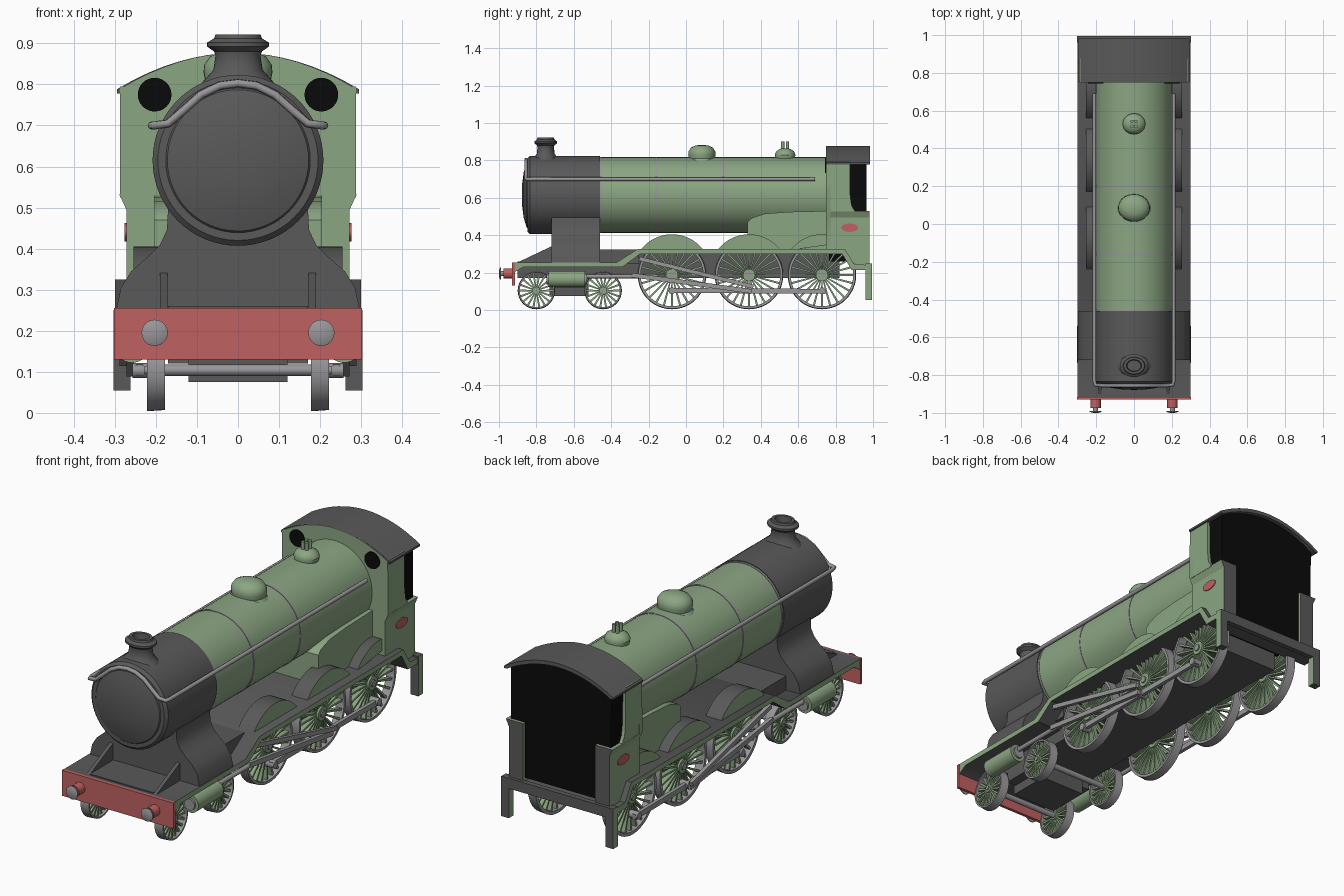
import bpy, bmesh, math
from mathutils import Vector

if "Cube" in bpy.data.objects:
    bpy.data.objects.remove(bpy.data.objects["Cube"])


def colour(name, rgb):
    m = bpy.data.materials.new(name)
    m.diffuse_color = (*rgb, 1)
    m.use_nodes = True
    m.node_tree.nodes["Principled BSDF"].inputs["Base Color"].default_value = m.diffuse_color
    return m


GREEN = colour("sage green", (0.26, 0.38, 0.225))
DARK = colour("charcoal", (0.1, 0.1, 0.1))
GREY = colour("steel grey", (0.32, 0.31, 0.32))
RED = colour("signal red", (0.53, 0.12, 0.12))
BLACK = colour("black", (0.003, 0.003, 0.003))


def finish(name, bm, mats, rule=None):
    bmesh.ops.remove_doubles(bm, verts=bm.verts, dist=1e-5)
    bmesh.ops.recalc_face_normals(bm, faces=bm.faces)
    bm.normal_update()
    for f in bm.faces:
        f.smooth = True
        if rule:
            f.material_index = rule(f.normal)
    for e in bm.edges:
        e.smooth = len(e.link_faces) == 2 and e.calc_face_angle(0) < 0.6
    me = bpy.data.meshes.new(name)
    bm.to_mesh(me)
    bm.free()
    for m in mats:
        me.materials.append(m)
    ob = bpy.data.objects.new(name, me)
    bpy.context.collection.objects.link(ob)
    return ob


def add_prism(bm, pts, axis, a, b, mat=0):
    """Extrude a 2D outline: (y, z) along x, or (x, z) along y."""
    put = (lambda p, d: (d, p[0], p[1])) if axis == "x" else (lambda p, d: (p[0], d, p[1]))
    A = [bm.verts.new(put(p, a)) for p in pts]
    B = [bm.verts.new(put(p, b)) for p in pts]
    n = len(pts)
    faces = [bm.faces.new(A), bm.faces.new(B)]
    faces += [bm.faces.new((A[i], A[(i + 1) % n], B[(i + 1) % n], B[i])) for i in range(n)]
    for f in faces:
        f.material_index = mat


def prism(name, pts, axis, a, b, mats, rule=None):
    bm = bmesh.new()
    add_prism(bm, pts, axis, a, b)
    return finish(name, bm, mats, rule)


def box(name, x, y, z, mats, rule=None):
    return prism(name, [(y[0], z[0]), (y[1], z[0]), (y[1], z[1]), (y[0], z[1])], "x", *x, mats, rule)


def add_lathe(bm, prof, axis, c, n=48, scale=(1, 1), mat=0, closed=False):
    """Revolve (radius, height) points about an axis through c."""
    put = {"x": lambda a, b, h: (h, a, b), "y": lambda a, b, h: (a, h, b), "z": lambda a, b, h: (a, b, h)}[axis]
    rings = []
    for r, h in prof:
        angs = [2 * math.pi * i / n for i in range(n)]
        ring = [Vector(put(r * math.cos(t) * scale[0], r * math.sin(t) * scale[1], h)) + Vector(c) for t in angs]
        rings.append([bm.verts.new(ring[0])] * n if r == 0 else [bm.verts.new(v) for v in ring])
    pairs = list(zip(rings, rings[1:])) + ([(rings[-1], rings[0])] if closed else [])
    for A, B in pairs:
        for i in range(n):
            vs = list(dict.fromkeys((A[i], A[(i + 1) % n], B[(i + 1) % n], B[i])))
            if len(vs) > 2:
                bm.faces.new(vs).material_index = mat


def lathe(name, prof, axis, c, mat, n=48, scale=(1, 1)):
    bm = bmesh.new()
    add_lathe(bm, prof, axis, c, n, scale)
    return finish(name, bm, [mat])


def rod_cyl(name, r, a, b, axis, c, mat, n=24):
    return lathe(name, [(0, a), (r, a), (r, b), (0, b)], axis, c, mat, n)


def side_green(n):
    return 1 if abs(n.x) > 0.9 else 0


def mirrored(pts):
    return pts + [(-x, z) for x, z in reversed(pts) if x != 0]


# Boiler, smokebox and bands
BZ = 0.615
lathe("smokebox", [(0, -0.878), (0.06, -0.876), (0.12, -0.868), (0.172, -0.853), (0.176, -0.848), (0.195, -0.848),
                   (0.208, -0.835), (0.208, -0.46), (0, -0.46)], "y", (0, 0, BZ), DARK, 64)
rod_cyl("boiler", 0.202, -0.465, 0.76, "y", (0, 0, BZ), GREEN, 64)
for y in (-0.457, -0.16, 0.20):
    rod_cyl("boiler_band", 0.204, y - 0.007, y + 0.007, "y", (0, 0, BZ), GREY, 64)

# Chimney, dome and safety valve
lathe("chimney", [(0, 0.77), (0.105, 0.785), (0.078, 0.815), (0.06, 0.835), (0.055, 0.87), (0.058, 0.88), (0.075, 0.892),
                  (0.075, 0.902), (0.058, 0.912), (0.055, 0.922), (0.04, 0.922), (0.036, 0.89), (0, 0.89)],
      "z", (0, -0.75, 0), DARK, 40, (1, 0.8))
lathe("steam_dome", [(0, 0.78), (0.095, 0.79), (0.08, 0.81), (0.084, 0.83), (0.082, 0.848), (0.068, 0.868),
                     (0.04, 0.88), (0, 0.883)], "z", (0, 0.085, 0), GREEN, 40, (1, 0.87))
lathe("valve_base", [(0, 0.78), (0.066, 0.79), (0.056, 0.81), (0.06, 0.83), (0.052, 0.848), (0.03, 0.862),
                     (0, 0.865)], "z", (0, 0.53, 0), GREEN, 32, (1, 0.92))
for y in (0.517, 0.543):
    for s in (-1, 1):
        rod_cyl("safety_valve", 0.009, 0.85, 0.9, "z", (s * 0.01, y, 0), GREEN, 12)

# Handrail wrapping over the smokebox front
half = [(0.21, 0.69, 0.7), (0.21, -0.83, 0.7), (0.205, -0.852, 0.7), (0.17, -0.855, 0.705), (0.135, -0.855, 0.735),
        (0.09, -0.855, 0.775), (0.045, -0.855, 0.797)]
path = half + [(0, -0.855, 0.803)] + [(-x, y, z) for x, y, z in reversed(half)]
cu = bpy.data.curves.new("handrail", "CURVE")
cu.dimensions, cu.bevel_depth, cu.bevel_resolution, cu.use_fill_caps = "3D", 0.01, 2, True
sp = cu.splines.new("POLY")
sp.points.add(len(path) - 1)
for p, q in zip(sp.points, path):
    p.co = (*q, 1)
cu.materials.append(GREY)
bpy.context.collection.objects.link(bpy.data.objects.new("handrail", cu))

# Smokebox saddle with flared sides, and its brackets
prism("saddle", mirrored([(0.297, 0.25), (0.285, 0.305), (0.26, 0.345), (0.22, 0.38), (0.19, 0.41), (0.173, 0.445),
                          (0.17, 0.505)]), "y", -0.72, -0.46, [DARK])
for s in (-1, 1):
    prism("front_bracket", [(-0.91, 0.25), (-0.71, 0.25), (-0.71, 0.345)], "x", s * 0.172, s * 0.19, [DARK])
box("frame_step", (-0.22, 0.22), (-0.47, -0.25), (0.25, 0.324), [DARK])

# Running plate with green edges
prism("running_plate", [(-0.92, 0.255), (-0.37, 0.255), (-0.26, 0.325), (0.85, 0.325), (0.9, 0.245), (0.99, 0.24),
                        (0.99, 0.215), (0.885, 0.215), (0.835, 0.3), (-0.245, 0.3), (-0.34, 0.23), (-0.87, 0.23),
                        (-0.92, 0.2)], "x", -0.3, 0.3, [DARK, GREEN], side_green)
box("main_frame", (-0.17, 0.17), (-0.9, 0.75), (0.17, 0.26), [DARK])
box("upper_frame", (-0.17, 0.17), (-0.25, 0.82), (0.17, 0.31), [DARK])
box("bogie_frame", (-0.12, 0.12), (-0.73, -0.52), (0.075, 0.2), [DARK])
box("bogie_beam", (-0.17, 0.17), (-0.72, -0.53), (0.12, 0.19), [DARK])

# Buffer beam and buffers
box("buffer_beam", (-0.302, 0.302), (-0.93, -0.915), (0.13, 0.255), [RED])
for s in (-1, 1):
    c = (s * 0.203, 0, 0.195)
    rod_cyl("buffer_socket", 0.027, -0.975, -0.92, "y", c, RED)
    rod_cyl("buffer_shaft", 0.013, -0.995, -0.97, "y", c, GREY, 16)
    lathe("buffer_head", [(0, -1.0), (0.02, -0.999), (0.032, -0.994), (0.032, -0.989), (0, -0.989)], "y", c, GREY, 24)


# Spoked wheels
def wheel(name, side, y, r, spokes):
    bm = bmesh.new()
    c = (side * 0.2, y, r + 0.004)
    w, t = 0.022, r * 0.06 + 0.005
    add_lathe(bm, [(r - t, -w), (r, -w), (r - 0.003, w), (r - t, w)], "x", c, 48, mat=1, closed=True)
    hub = r * 0.15 + 0.006
    add_lathe(bm, [(0, -w), (hub, -w), (hub, w), (0, w)], "x", c, 20)
    for i in range(spokes):
        a = 2 * math.pi * i / spokes
        u, v = Vector((math.cos(a), math.sin(a))), Vector((-math.sin(a), math.cos(a)))
        o = Vector(c[1:])
        q = [o + u * d + v * k * e for d, k, e in ((hub * 0.8, -1, 0.0035), (r - t * 0.6, -1, 0.0055),
                                                   (r - t * 0.6, 1, 0.0055), (hub * 0.8, 1, 0.0035))]
        add_prism(bm, q, "x", c[0] - 0.012, c[0] + 0.012)
    add_lathe(bm, [(0, -0.028), (hub * 0.5, -0.028), (hub * 0.5, 0.028), (0, 0.028)], "x", c, 16, mat=1)
    finish(name, bm, [GREEN, GREY])


DRIVERS, BOGIES = (-0.075, 0.337, 0.727), (-0.8, -0.443)
for y in DRIVERS + BOGIES:
    r, n = (0.183, 24) if y in DRIVERS else (0.1, 18)
    for s in (-1, 1):
        wheel("driving_wheel" if y in DRIVERS else "bogie_wheel", s, y, r, n)
    rod_cyl("axle", 0.014, -0.2, 0.2, "x", (0, y, r + 0.004), GREY, 16)


# Cylinders, rods and splashers on both sides
def rod(name, p, q, x, h):
    p, q = Vector(p), Vector(q)
    d = (q - p).normalized()
    v = Vector((-d.y, d.x)) * h
    prism(name, [p - v, q - v, q + v, p + v], "x", x - 0.009, x + 0.009, [GREY])


for s in (-1, 1):
    rod_cyl("steam_cylinder", 0.043, -0.735, -0.54, "y", (s * 0.258, 0, 0.165), GREEN, 32)
    rod_cyl("cylinder_cover", 0.028, -0.745, -0.53, "y", (s * 0.258, 0, 0.165), GREY, 24)
    rod_cyl("piston_rod", 0.011, -0.54, -0.25, "y", (s * 0.258, 0, 0.18), GREY, 16)
    rod("connecting_rod", (-0.29, 0.187), (0.35, 0.1), s * 0.262, 0.012)
    rod("valve_rod", (-0.25, 0.275), (0.36, 0.125), s * 0.28, 0.011)
    rod("coupling_rod", (-0.09, 0.105), (0.745, 0.1), s * 0.24, 0.013)
    for y in DRIVERS:
        rod_cyl("crank_pin", 0.018, s * 0.21, s * 0.257, "x", (0, y, 0.103), GREY, 16)
        arc = [(y + 0.21 * math.cos(t), 0.195 + 0.21 * math.sin(t)) for t in
               [0.64 + (math.pi - 1.28) * i / 20 for i in range(21)]]
        prism("splasher", [p for p in arc if p[0] < 0.86], "x", s * 0.17, s * 0.255, [DARK, GREEN], side_green)

# Firebox
prism("firebox", [(0.33, 0.32), (0.76, 0.32), (0.76, 0.53), (0.55, 0.525), (0.42, 0.515), (0.35, 0.492), (0.33, 0.47)],
      "x", -0.204, 0.204, [GREEN])


# Cab
def arch(w, base, rise, n=8):
    xs = [w * (1 - i / n) for i in range(n + 1)]
    return [(x, base + rise * (1 - (x / w) ** 2)) for x in xs]


def rear_dark(n):
    return 1 if n.y > 0.5 else 0


prism("cab_front", mirrored([(0.272, 0.325), (0.272, 0.495), (0.288, 0.53)] + arch(0.286, 0.79, 0.087)), "y",
      0.748, 0.772, [GREEN])
prism("cab_roof", mirrored(arch(0.295, 0.788, 0.089)) + [(x, z) for x, z in
      [(-0.295, 0.778)] + [(-x, z) for x, z in arch(0.28, 0.778, 0.08)] + arch(0.28, 0.778, 0.08)[-2::-1] + [(0.295, 0.778)]],
      "y", 0.752, 0.985, [DARK])
prism("cab_interior", mirrored([(0.198, 0.26), (0.198, 0.525), (0.27, 0.525)] + arch(0.272, 0.78, 0.083)), "y",
      0.765, 0.965, [BLACK])
for s in (-1, 1):
    prism("cab_side", [(0.75, 0.325), (0.85, 0.325), (0.875, 0.265), (0.92, 0.235), (0.98, 0.22), (0.98, 0.497),
                       (0.75, 0.497)], "x", s * 0.195, s * 0.272, [GREEN, DARK], rear_dark)
    prism("cab_waist", [(s * 0.195, 0.49), (s * 0.272, 0.495), (s * 0.288, 0.53), (s * 0.195, 0.53)], "y",
          0.75, 0.98, [GREEN, DARK], rear_dark)
    prism("cab_pillar", [(0.75, 0.525), (0.905, 0.525), (0.885, 0.56), (0.877, 0.62), (0.876, 0.795), (0.75, 0.795)],
          "x", s * 0.262, s * 0.287, [GREEN])
    rod_cyl("cab_window", 0.041, 0.744, 0.75, "y", (s * 0.203, 0, 0.775), BLACK, 32)
    bm = bmesh.new()
    add_lathe(bm, [(0, s * 0.27), (0.045, s * 0.27), (0.045, s * 0.276), (0, s * 0.276)], "x", (0, 0.875, 0.44), 24,
              (1, 0.5))
    finish("side_plate", bm, [RED])
    box("rear_step", (s * 0.262, s * 0.303), (0.96, 0.995), (0.055, 0.25), [DARK, GREEN], side_green)
box("rear_beam", (-0.3, 0.3), (0.97, 0.995), (0.2, 0.25), [DARK])
